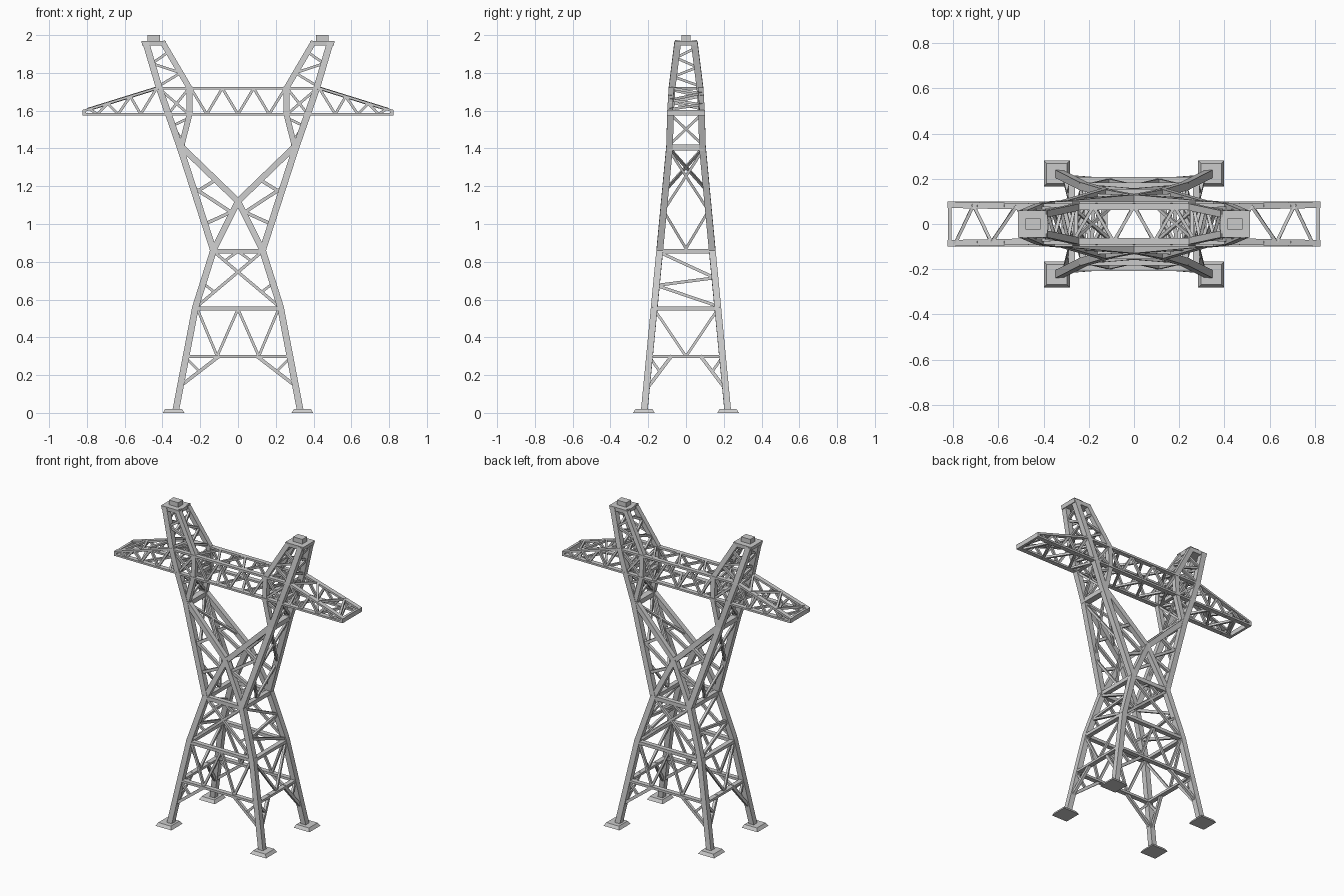
import bpy, bmesh
from mathutils import Vector

if "Cube" in bpy.data.objects:
    bpy.data.objects.remove(bpy.data.objects["Cube"])

steel = bpy.data.materials.new("galvanised_grey")
steel.use_nodes = True
grey = (0.6, 0.6, 0.6, 1)
steel.diffuse_color = grey
steel.node_tree.nodes["Principled BSDF"].inputs["Base Color"].default_value = grey

MAIN, THIN = 0.035, 0.014
SIGNS = (-1, 1)


def interp(table, z):
    """Piecewise linear lookup along a profile of (z, value)."""
    for (z0, a), (z1, b) in zip(table, table[1:]):
        if z <= z1:
            return a + (b - a) * (z - z0) / (z1 - z0)
    return table[-1][1]


DEPTH = [(0, .222), (.86, .139), (1.41, .087), (1.59, .082), (1.72, .074), (1.96, .044)]
OUTER = [(0, .332), (.56, .225), (.86, .13), (1.41, .308), (1.72, .417), (1.96, .488)]
INNER = [(.86, .13), (1.12, 0), (1.41, .3), (1.58, .257), (1.72, .257), (1.96, .398)]


def depth(z):
    return interp(DEPTH, z)


def outer(z):
    return interp(OUTER, z)


def inner(z):
    return interp(INNER, z)


def beam(bm, a, b, w, h=None):
    """Square bar from a to b, turned to lie in the nearest flat panel."""
    a, b = Vector(a), Vector(b)
    d = (b - a).normalized()
    ref = Vector((0, 1, 0)) if abs(d.y) <= abs(d.x) else Vector((1, 0, 0))
    u = (ref - d * ref.dot(d)).normalized() * w / 2
    v = d.cross(u).normalized() * (h or w) / 2
    ext = d * min(w, h or w) * 0.2
    rings = [[bm.verts.new(p + s * u + t * v) for s, t in ((-1, -1), (1, -1), (1, 1), (-1, 1))]
             for p in (a - ext, b + ext)]
    bm.faces.new(rings[0])
    bm.faces.new(rings[1][::-1])
    for i in range(4):
        j = (i + 1) % 4
        bm.faces.new((rings[0][i], rings[1][i], rings[1][j], rings[0][j]))


def path(bm, pts, w, h=None):
    for a, b in zip(pts, pts[1:]):
        beam(bm, a, b, w, h)


def front(bm, pts, w, mirror=True, h=None):
    """Path of (x, z) on the front and back faces, optionally mirrored in x."""
    for sy in SIGNS:
        for sx in SIGNS if mirror else (1,):
            path(bm, [(sx * x, sy * depth(z), z) for x, z in pts], w, h)


def side(bm, pts, w, prof=outer, mirror=False, h=None):
    """Path of (y fraction, z) on left and right panels following a profile."""
    for sx in SIGNS:
        for sy in SIGNS if mirror else (1,):
            path(bm, [(sx * prof(z), sy * f * depth(z), z) for f, z in pts], w, h)


def cross(bm, z0, z1, prof):
    side(bm, [(-1, z0), (1, z1)], THIN, prof)
    side(bm, [(1, z0), (-1, z1)], THIN, prof)


def zigzag(bm, z0, z1, n, prof):
    side(bm, [((-1) ** i, z0 + (z1 - z0) * i / n) for i in range(n + 1)], THIN, prof)


def frustum(bm, cx, cy, z0, z1, bottom, top):
    rings = [[bm.verts.new((cx + s * hx, cy + t * hy, z))
              for s, t in ((-1, -1), (1, -1), (1, 1), (-1, 1))]
             for z, (hx, hy) in ((z0, bottom), (z1, top))]
    bm.faces.new(rings[0][::-1])
    bm.faces.new(rings[1])
    for i in range(4):
        j = (i + 1) % 4
        bm.faces.new((rings[0][i], rings[0][j], rings[1][j], rings[1][i]))


def finish(bm, name):
    bmesh.ops.recalc_face_normals(bm, faces=bm.faces)
    me = bpy.data.meshes.new(name)
    bm.to_mesh(me)
    bm.free()
    me.materials.append(steel)
    bpy.context.collection.objects.link(bpy.data.objects.new(name, me))


# Foot plates
bm = bmesh.new()
for sx in SIGNS:
    for sy in SIGNS:
        frustum(bm, sx * .341, sy * .223, 0, .02, (.057, .057), (.045, .045))
finish(bm, "foot_plates")

# Main outer legs, and the inner members making the waist V and arms
bm = bmesh.new()
levels = (.015, .56, .86, 1.41, 1.59, 1.72, 1.955)
front(bm, [(outer(z), z) for z in levels], MAIN)
finish(bm, "main_legs")
bm = bmesh.new()
front(bm, [(x, z) for z, x in INNER[:3]], .032)
front(bm, [(x, z) for z, x in INNER[2:]], .03)
finish(bm, "inner_members")

# Horizontal ring ties
bm = bmesh.new()
for z, h in ((.298, .015), (.552, .02), (.856, .025)):
    front(bm, [(-outer(z), z), (outer(z), z)], .03, False, h)
    side(bm, [(-1, z), (1, z)], .03, h=h)
for z, w in ((1.405, .03), (1.59, .024)):
    for prof in (outer, inner):
        side(bm, [(-1, z), (1, z)], w, prof)
finish(bm, "ring_ties")

# Lower body bracing, front and back
bm = bmesh.new()
front(bm, [(.295, .15), (.1, .3)], .018)
front(bm, [(.27, .285), (.205, .22)], THIN)
front(bm, [(.215, .55), (.11, .3), (0, .55)], THIN)
front(bm, [(.13, .855), (-.215, .565)], .016)
front(bm, [(.19, .69), (.125, .64)], THIN)
front(bm, [(0, .855), (.07, .805)], THIN)
finish(bm, "body_front_bracing")

# Lower body bracing, sides
bm = bmesh.new()
side(bm, [(.95, .14), (.4, .3)], .018, mirror=True)
side(bm, [(.95, .285), (.7, .22)], THIN, mirror=True)
side(bm, [(1, .55), (0, .3)], THIN, mirror=True)
side(bm, [(-1, .85), (1, .715), (-1, .675), (1, .565)], .016)
finish(bm, "body_side_bracing")

# Waist bracing
bm = bmesh.new()
front(bm, [(outer(1.195), 1.195), (.032, 1.06)], .018)
front(bm, [(outer(1.165), 1.165), (.115, 1.235)], .018)
front(bm, [(outer(1.0), 1.0), (.032, 1.065)], .018)
side(bm, [(0, .87), (1, 1.07)], THIN, mirror=True)
cross(bm, 1.07, 1.39, outer)
cross(bm, 1.18, 1.4, inner)
finish(bm, "waist_bracing")

# Upright arm bracing
bm = bmesh.new()
front(bm, [(inner(1.44), 1.44), (outer(1.52), 1.52), (inner(1.56), 1.56)], THIN)
front(bm, [(outer(1.73), 1.73), (inner(1.8), 1.8), (outer(1.85), 1.85),
           (inner(1.91), 1.91)], THIN)
for prof in (outer, inner):
    cross(bm, 1.42, 1.58, prof)
    zigzag(bm, 1.61, 1.71, 3, prof)
    zigzag(bm, 1.73, 1.93, 4, prof)
finish(bm, "arm_bracing")

# Peak caps
bm = bmesh.new()
for sx in SIGNS:
    frustum(bm, sx * .447, 0, 1.945, 1.97, (.06, .059), (.065, .06))
    frustum(bm, sx * .447, 0, 1.965, 2, (.033, .024), (.033, .024))
finish(bm, "peak_caps")

# Crossarm chords, the upper pair set slightly closer together
TIP, LOW_Y, HIGH_Y, LOW, HIGH, END = .82, .085, .077, 1.581, 1.719, 1.598
bm = bmesh.new()
for sy in SIGNS:
    low_y, high_y = sy * LOW_Y, sy * HIGH_Y
    beam(bm, (-TIP, low_y, LOW), (TIP, low_y, LOW), .03, .012)
    beam(bm, (-.43, high_y, HIGH), (.43, high_y, HIGH), .028, .013)
    for sx in SIGNS:
        beam(bm, (sx * .43, high_y, HIGH), (sx * TIP, low_y, END), .028, .013)
for sx in SIGNS:
    frustum(bm, sx * .814, 0, 1.575, 1.604, (.008, .1), (.008, .1))
finish(bm, "crossarm_chords")


# Crossarm lacing
def upper(x, s):
    t = max(0, x - .43) / (TIP - .43)
    return s * (HIGH_Y + t * (LOW_Y - HIGH_Y)), HIGH + t * (END - HIGH)


bm = bmesh.new()
centre = [0, .083, .165, .25]
tips = [.43, .515, .57, .635, .69, .745, .785]
flat = [0, .09, .18, .27, .36, .43, .52, .63, .71, .79]
for sx in SIGNS:
    for sy in SIGNS:
        low = (sy * LOW_Y, LOW)
        path(bm, [(sx * x, *(upper(x, sy) if i % 2 else low)) for i, x in enumerate(centre)], THIN)
        path(bm, [(sx * x, *(low if i % 2 else upper(x, sy))) for i, x in enumerate(tips)], THIN)
        beam(bm, (sx * .26, *low), (sx * .42, *upper(.42, sy)), THIN)
        beam(bm, (sx * .26, *upper(.26, sy)), (sx * .37, *low), THIN)
    path(bm, [(sx * x, LOW_Y * (-1) ** i, LOW) for i, x in enumerate(flat)], THIN)
    path(bm, [(sx * x, *upper(x, (-1) ** i)) for i, x in enumerate(flat)], THIN)
finish(bm, "crossarm_lacing")
